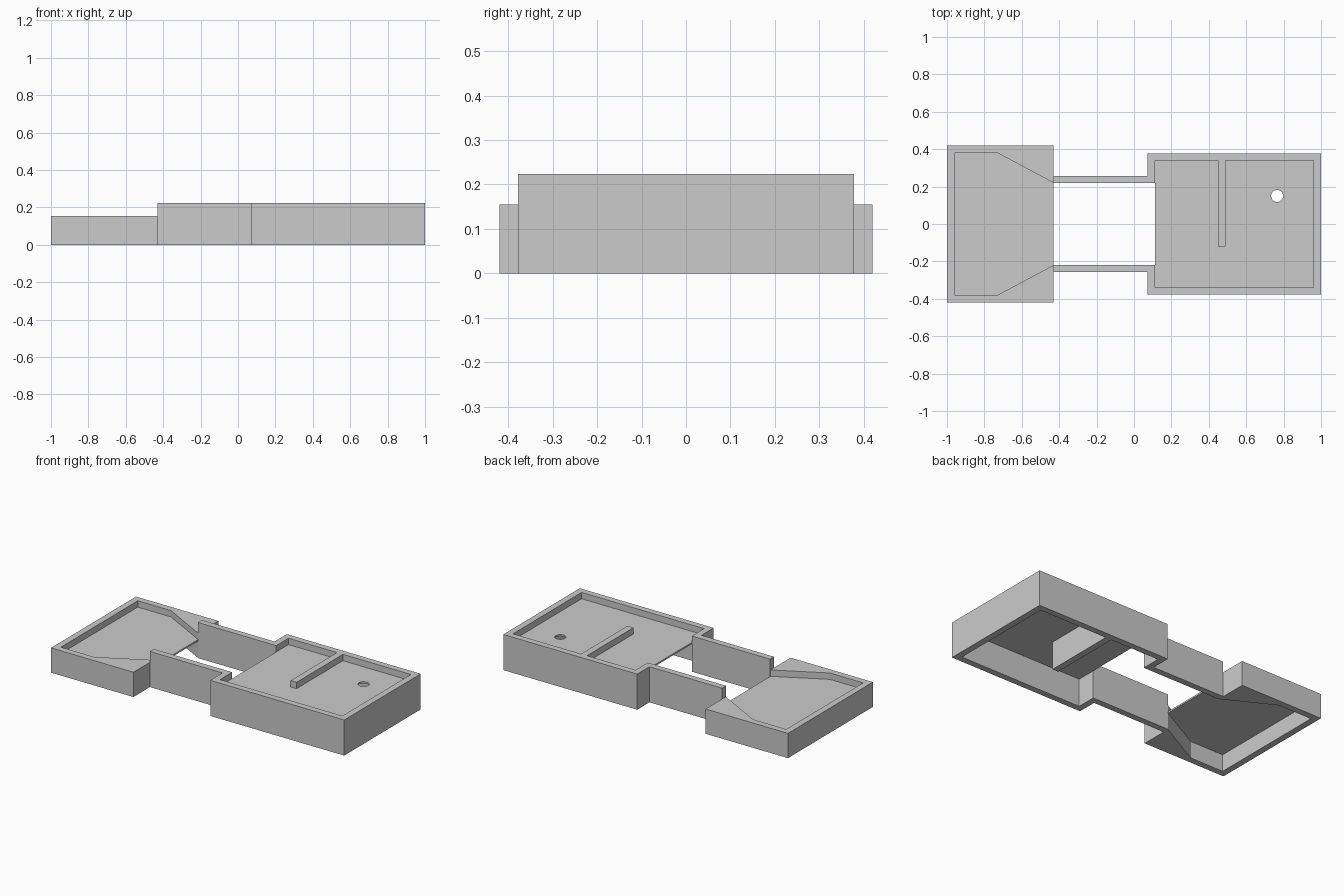
import bpy, bmesh

if "Cube" in bpy.data.objects:
    bpy.data.objects.remove(bpy.data.objects["Cube"])


def prism(name, outline, z0, z1):
    """Extrude a flat outline from z0 up to z1."""
    bm = bmesh.new()
    face = bm.faces.new([bm.verts.new((x, y, z0)) for x, y in outline])
    ext = bmesh.ops.extrude_face_region(bm, geom=[face])
    top = [v for v in ext["geom"] if isinstance(v, bmesh.types.BMVert)]
    bmesh.ops.translate(bm, verts=top, vec=(0, 0, z1 - z0))
    bmesh.ops.recalc_face_normals(bm, faces=bm.faces[:])
    mesh = bpy.data.meshes.new(name)
    bm.to_mesh(mesh)
    bm.free()
    obj = bpy.data.objects.new(name, mesh)
    bpy.context.collection.objects.link(obj)
    return obj


def both_sides(half):
    """Complete a half outline (y > 0) with its mirror image."""
    return half + [(x, -y) for x, y in reversed(half)]


# Low tray: wall with angled inner corners, open towards the arms
low_out = [(-0.43, 0.42), (-1.0, 0.42)]
low_in = [(-0.43, 0.22), (-0.73, 0.38), (-0.96, 0.38)]
prism("low_tray_wall", both_sides(low_out) + both_sides(low_in)[::-1], 0, 0.155)
prism("low_tray_floor", both_sides(low_in), 0.105, 0.115)

# High tray: wall that steps in and runs on as two arms
high_out = [(-0.43, 0.257), (0.073, 0.257), (0.073, 0.378), (1.0, 0.378)]
high_in = [(-0.43, 0.218), (0.112, 0.218), (0.112, 0.339), (0.96, 0.339)]
prism("high_tray_wall", both_sides(high_out) + both_sides(high_in)[::-1], 0, 0.223)
floor = prism("high_tray_floor", both_sides(high_in[1:]), 0.173, 0.183)

# Dividing rib, full height
prism("divider_rib", [(0.448, -0.12), (0.489, -0.12), (0.489, 0.339), (0.448, 0.339)], 0, 0.223)

# Round hole through the high floor
bpy.ops.mesh.primitive_cylinder_add(vertices=32, radius=0.032, depth=0.1,
                                    location=(0.765, 0.15, 0.178))
cutter = bpy.context.object
cutter.name = "hole_cutter"
cutter.hide_render = True
cutter.display_type = 'WIRE'
cut = floor.modifiers.new("hole", 'BOOLEAN')
cut.operation = 'DIFFERENCE'
cut.solver = 'EXACT'
cut.object = cutter
